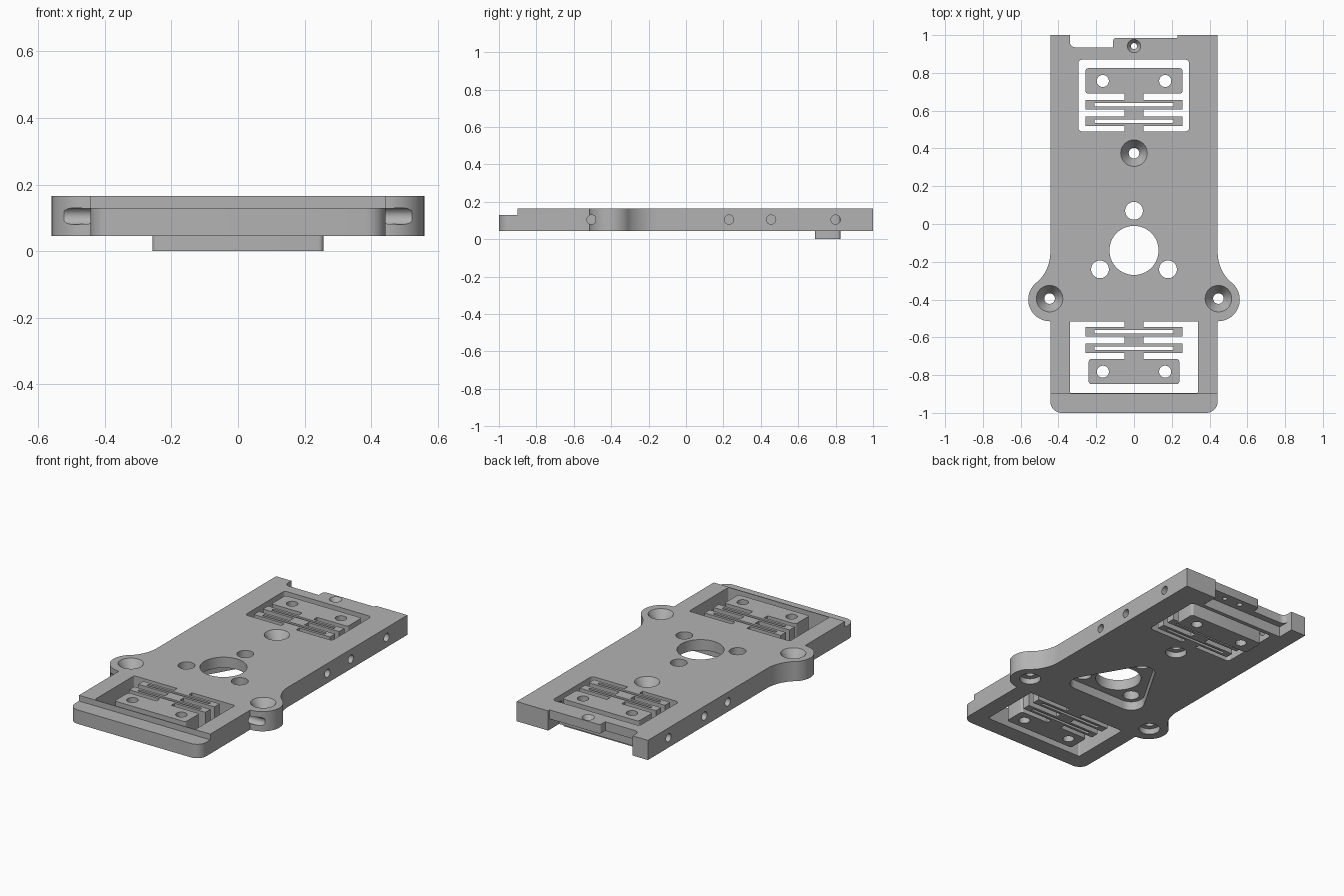
import bpy, bmesh, math
from mathutils import Vector

if "Cube" in bpy.data.objects:
    bpy.data.objects.remove(bpy.data.objects["Cube"])

BOT, TOP = 0.045, 0.165
grey = bpy.data.materials.new("grey")
grey.diffuse_color = (0.45, 0.45, 0.45, 1)
grey.use_nodes = True
grey.node_tree.nodes["Principled BSDF"].inputs["Base Color"].default_value = grey.diffuse_color


def arc(cx, cy, r, a0, a1, n=10):
    return [(cx + r * math.cos(math.radians(a0 + (a1 - a0) * i / n)),
             cy + r * math.sin(math.radians(a0 + (a1 - a0) * i / n))) for i in range(n + 1)]


def rounded(x0, x1, y0, y1, r=0.02):
    return (arc(x1 - r, y1 - r, r, 0, 90, 5) + arc(x0 + r, y1 - r, r, 90, 180, 5)
            + arc(x0 + r, y0 + r, r, 180, 270, 5) + arc(x1 - r, y0 + r, r, 270, 360, 5))


def make(name, bm):
    bmesh.ops.recalc_face_normals(bm, faces=bm.faces)
    me = bpy.data.meshes.new(name)
    bm.to_mesh(me)
    bm.free()
    ob = bpy.data.objects.new(name, me)
    bpy.context.collection.objects.link(ob)
    me.materials.append(grey)
    return ob


def prism(name, pts, z0, z1):
    bm = bmesh.new()
    f = bm.faces.new([bm.verts.new((x, y, z0)) for x, y in pts])
    ext = bmesh.ops.extrude_face_region(bm, geom=[f])["geom"]
    bmesh.ops.translate(bm, vec=(0, 0, z1 - z0),
                        verts=[v for v in ext if isinstance(v, bmesh.types.BMVert)])
    return make(name, bm)


def rod(x, y, z0, z1, r0, r1=None, n=40):
    bm = bmesh.new()
    bmesh.ops.create_cone(bm, cap_ends=True, segments=n, radius1=r0,
                          radius2=r0 if r1 is None else r1, depth=z1 - z0)
    bmesh.ops.translate(bm, vec=(x, y, (z0 + z1) / 2), verts=bm.verts)
    return make("cutter", bm)


def cut(ob, *cutters):
    for c in cutters:
        m = ob.modifiers.new("cut", "BOOLEAN")
        m.operation, m.solver, m.object = "DIFFERENCE", "EXACT", c
        bpy.context.view_layer.objects.active = ob
        bpy.ops.object.modifier_apply(modifier=m.name)
        bpy.data.objects.remove(c)


def finish(ob):
    bpy.ops.object.select_all(action="DESELECT")
    ob.select_set(True)
    bpy.context.view_layer.objects.active = ob
    bpy.ops.object.shade_smooth_by_angle(angle=math.radians(30))


# Plate outline: right side with mounting ear, mirrored to the left
W, EX, EY, ER, FR = 0.443, 0.445, -0.4, 0.115, 0.214
a = math.degrees(math.atan2(0.25, FR - 0.002))
side = (arc(W - 0.06, -0.94, 0.06, -90, 0, 8) + [(W, EY - ER)]
        + arc(EX, EY, ER, -90, a, 20) + arc(W + FR, -0.15, FR, 180 + a, 180, 12)[1:] + [(W, 1)])
# Stepped back edge
back = ([(0.23, 1), (0.23, 0.985)] + arc(-0.095, 0.97, 0.015, 90, 180, 4)
        + [(-0.11, 0.935)] + arc(-0.31, 0.965, 0.03, 270, 180, 5) + [(-0.34, 1)])
plate = prism("base_plate", side + back + [(-x, y) for x, y in reversed(side)], BOT, TOP)

# Lowered front lip, two windows and the recess under the back tab
cut(plate,
    prism("c", [(-1, -1.1), (1, -1.1), (1, -0.9), (-1, -0.9)], 0.13, 0.3),
    prism("c", rounded(-0.295, 0.292, 0.49, 0.87), -0.1, 0.3),
    prism("c", rounded(-0.34, 0.34, -0.895, -0.515, 0.008), -0.1, 0.3),
    prism("c", [(-0.34, 0.895), (0.23, 0.895), (0.23, 1.1), (-0.34, 1.1)], -0.1, 0.11))

# Triangular pocket under the three bolt holes
bolts = [(0, 0.07), (-0.18, -0.24), (0.18, -0.24)]
tri = arc(*bolts[0], 0.075, 30, 150) + arc(*bolts[1], 0.075, 150, 270) + arc(*bolts[2], 0.075, 270, 390)
cut(plate, prism("c", tri, -0.1, 0.10), rod(0, -0.14, -0.1, 0.3, 0.13, n=64))
for x, y in bolts:
    cut(plate, rod(x, y, -0.1, 0.3, 0.047))

# Countersunk mounting holes with a counterbore below
for x, y in [(0, 0.375), (-0.447, -0.395), (0.447, -0.395)]:
    cut(plate, rod(x, y, -0.1, 0.3, 0.028), rod(x, y, 0.1, TOP + 0.001, 0.028, 0.071),
        rod(x, y, -0.1, 0.08, 0.06))

# Back tab screw hole and small blind hole
cut(plate, rod(0, 0.942, 0, 0.3, 0.016), rod(0, 0.942, 0.135, TOP + 0.001, 0.016, 0.036),
    rod(0.11, 0.942, 0, 0.14, 0.014))

# Pin holes in both long sides
for s in (-1, 1):
    for y, depth in [(-0.505, 0.08), (0.23, 0.15), (0.455, 0.12), (0.8, 0.2)]:
        pin = rod(0, 0, -depth, depth, 0.025, n=24)
        pin.rotation_euler = (0, math.pi / 2, 0)
        pin.location = (s * W, y, 0.105)
        bpy.context.view_layer.update()
        cut(plate, pin)
finish(plate)


# Flexure: block on two slotted strips joined by narrow stems
def flexure(name, y0, s, block, z_block):
    half = [(0.05, 0), (0.05, 0.03), (0.257, 0.03), (0.257, 0.08), (0.05, 0.08),
            (0.05, 0.117), (0.257, 0.117), (0.257, 0.167), (0.05, 0.167), (0.05, 0.205)]
    pts = half + [(-x, y) for x, y in reversed(half)]
    springs = prism(name + "_springs", [(x, y0 + s * y) for x, y in pts], BOT, TOP)
    for d in (0.055, 0.142):
        yc = y0 + s * d
        cut(springs, prism("c", rounded(-0.21, 0.21, yc - 0.009, yc + 0.009, 0.005), -0.1, 0.3))
    finish(springs)
    w, yn, yf = block
    ya, yb = sorted((yn, yf))
    pad = prism(name + "_block", rounded(-w, w, ya, yb, 0.015), z_block, TOP)
    for x in (-0.165, 0.165):
        cut(pad, rod(x, y0 + s * 0.267, -0.1, 0.3, 0.032))
    finish(pad)


flexure("back_flexure", 0.49, 1, (0.257, 0.69, 0.825), 0.0)
flexure("front_flexure", -0.515, -1, (0.24, -0.715, -0.848), BOT)
